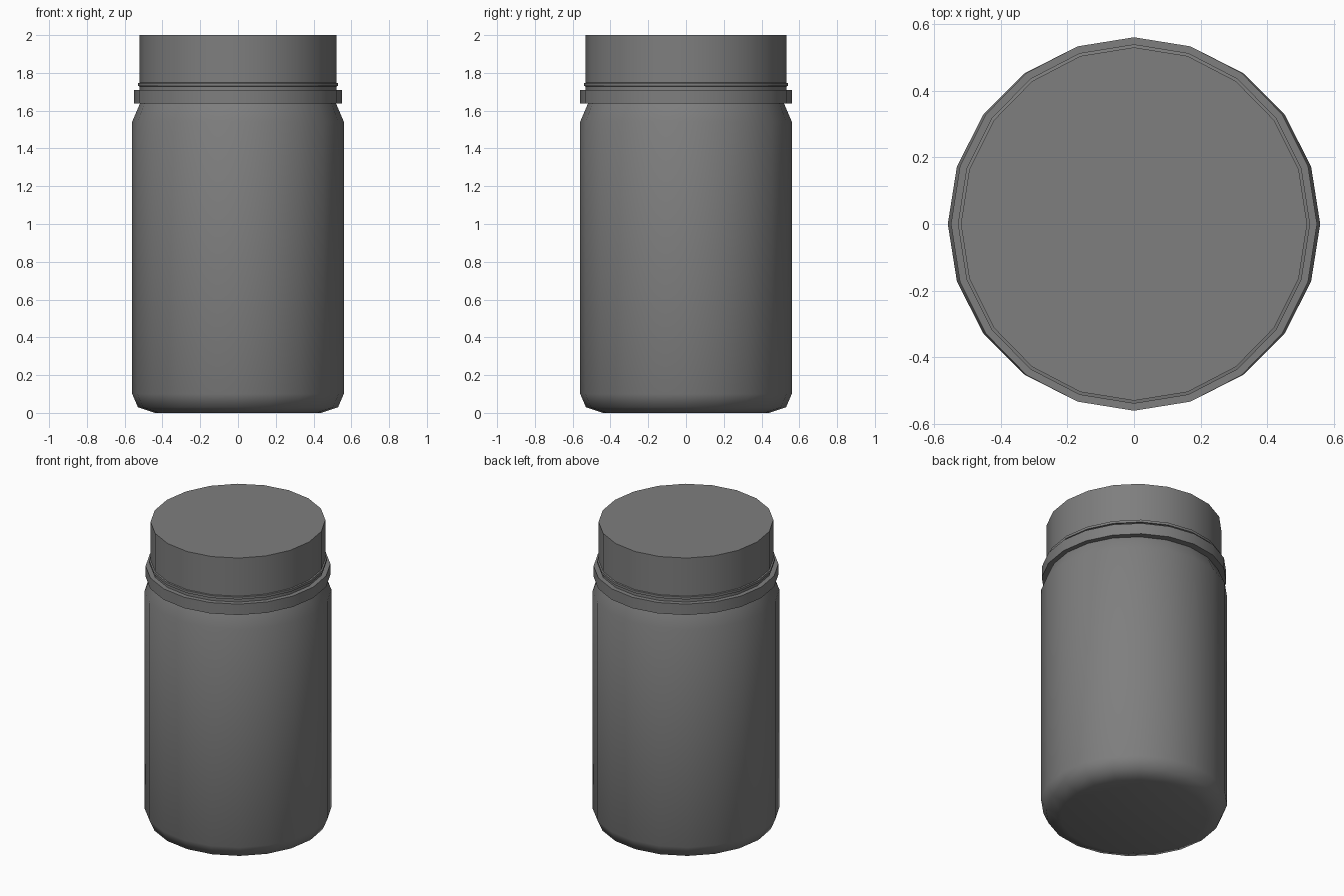
import bpy, bmesh
from math import sin, cos, pi, radians

if "Cube" in bpy.data.objects:
    bpy.data.objects.remove(bpy.data.objects["Cube"])

SIDES = 20

# Dark grey plastic
dark = bpy.data.materials.new("dark_grey")
dark.diffuse_color = (0.21, 0.21, 0.21, 1.0)
dark.use_nodes = True
dark.node_tree.nodes["Principled BSDF"].inputs["Base Color"].default_value = dark.diffuse_color


def lathe(name, profile, sx=1.0, sy=1.0, ring=False, angle=35):
    """Spin (radius, z) points listed bottom to top; capped, or closed into a ring."""
    bm = bmesh.new()
    loops = [[bm.verts.new((r * sx * cos(2 * pi * i / SIDES),
                            r * sy * sin(2 * pi * i / SIDES), z))
              for i in range(SIDES)] for r, z in profile]
    pairs = list(zip(loops, loops[1:]))
    if ring:
        pairs.append((loops[-1], loops[0]))
    else:
        bm.faces.new(loops[0][::-1])
        bm.faces.new(loops[-1])
    for a, b in pairs:
        for i in range(SIDES):
            j = (i + 1) % SIDES
            bm.faces.new((a[i], a[j], b[j], b[i]))
    bmesh.ops.recalc_face_normals(bm, faces=bm.faces)
    mesh = bpy.data.meshes.new(name)
    bm.to_mesh(mesh)
    bm.free()
    mesh.materials.append(dark)
    obj = bpy.data.objects.new(name, mesh)
    bpy.context.collection.objects.link(obj)
    bpy.ops.object.select_all(action='DESELECT')
    obj.select_set(True)
    bpy.context.view_layer.objects.active = obj
    bpy.ops.object.shade_smooth_by_angle(angle=radians(angle))
    return obj


# Jar body with rounded base and sloped shoulder
lathe("jar_body", [(0.44, 0.0), (0.53, 0.03), (0.56, 0.1), (0.56, 1.542),
                   (0.518, 1.64), (0.51, 1.66)], angle=50)

# Lid, slightly wider front to back
LX, LY = 0.99, 1.01
lathe("lid", [(0.526, 1.65), (0.526, 2.0)], LX, LY)

# Thin bead at the lower edge of the lid
lathe("lid_bead", [(0.52, 1.728), (0.535, 1.73), (0.535, 1.746), (0.52, 1.749)],
      LX, LY, ring=True)

# Collar between lid and shoulder
lathe("collar", [(0.50, 1.637), (0.556, 1.637), (0.556, 1.709), (0.50, 1.709)],
      LX, LY, ring=True)
